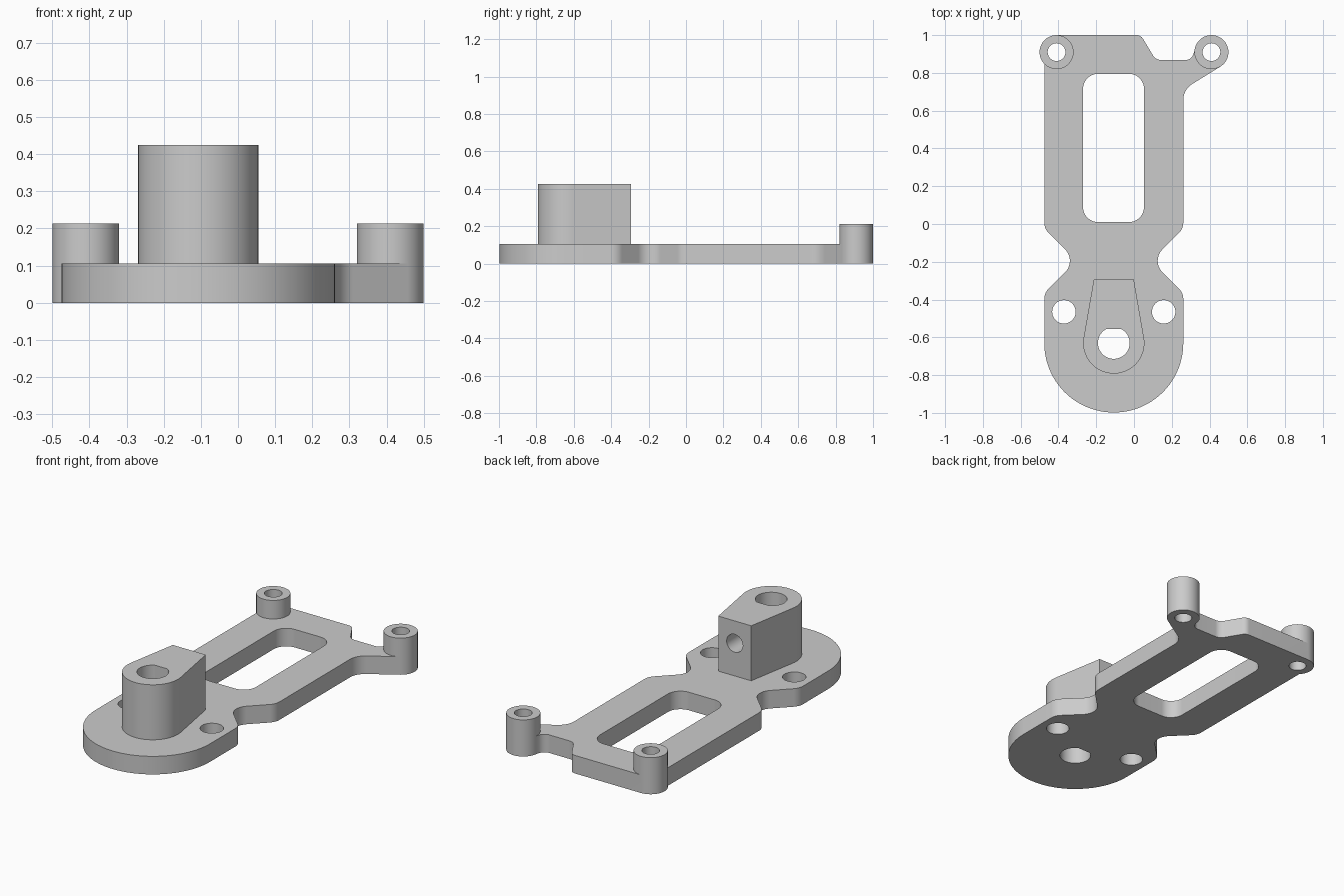
import bpy, bmesh
from math import cos, sin, tan, radians, pi
from mathutils import Vector, Matrix

if "Cube" in bpy.data.objects:
    bpy.data.objects.remove(bpy.data.objects["Cube"])

grey = bpy.data.materials.new("plain_grey")
grey.use_nodes = True
colour = (0.6, 0.6, 0.6, 1)
grey.diffuse_color = colour
grey.node_tree.nodes["Principled BSDF"].inputs["Base Color"].default_value = colour

MID = -0.107      # centre line of the plate
HALF = 0.368      # half width of the plate
THICK = 0.105
SHAFT_Y = -0.63


def arc(cx, cy, r, start, end, n):
    """Points along an arc, angles in degrees."""
    angles = [radians(start + (end - start) * i / n) for i in range(n + 1)]
    return [(cx + r * cos(a), cy + r * sin(a)) for a in angles]


def rounded(corners):
    """Outline from (x, y, fillet radius) corners."""
    pts = []
    for i, (x, y, r) in enumerate(corners):
        p = Vector((x, y))
        if r == 0:
            pts.append((x, y))
            continue
        a = (Vector(corners[i - 1][:2]) - p).normalized()
        b = (Vector(corners[(i + 1) % len(corners)][:2]) - p).normalized()
        half = a.angle(b) / 2
        centre = p + (a + b).normalized() * (r / sin(half))
        first = p + a * (r / tan(half)) - centre
        sweep = first.angle_signed(p + b * (r / tan(half)) - centre)
        n = max(6, int(abs(sweep) / radians(4)))
        for k in range(n + 1):
            t = -sweep * k / n
            pts.append((centre.x + first.x * cos(t) - first.y * sin(t),
                        centre.y + first.x * sin(t) + first.y * cos(t)))
    return pts


def prism(name, pts, z0, z1):
    """Extruded solid from a flat outline."""
    bm = bmesh.new()
    face = bm.faces.new([bm.verts.new((x, y, z0)) for x, y in pts])
    top = bmesh.ops.extrude_face_region(bm, geom=[face])["geom"]
    bmesh.ops.translate(bm, vec=(0, 0, z1 - z0),
                        verts=[v for v in top if isinstance(v, bmesh.types.BMVert)])
    bmesh.ops.recalc_face_normals(bm, faces=bm.faces)
    mesh = bpy.data.meshes.new(name)
    bm.to_mesh(mesh)
    bm.free()
    mesh.materials.append(grey)
    obj = bpy.data.objects.new(name, mesh)
    bpy.context.collection.objects.link(obj)
    return obj


def cylinder(name, x, y, r, z0, z1, n=64):
    return prism(name, arc(x, y, r, 0, 360, n)[:-1], z0, z1)


def combine(target, tool, operation):
    """Apply a boolean and discard the tool."""
    bpy.context.view_layer.objects.active = target
    mod = target.modifiers.new(tool.name, "BOOLEAN")
    mod.operation, mod.solver, mod.object = operation, "EXACT", tool
    bpy.ops.object.modifier_apply(modifier=mod.name)
    bpy.data.objects.remove(tool)


# Base plate: round front, narrow waist, arm at the back left
L, R = MID - HALF, MID + HALF
waist = [(R, -0.365, 0.08), (0.09, -0.195, 0.085), (R, -0.025, 0.08)]
arm = [(R, 0.712, 0.1), (0.457, 0.833, 0), (0.41, 0.91, 0), (0.327, 0.94, 0),
       (0.305, 0.868, 0.045), (0.115, 0.868, 0.05), (0.036, 1, 0.04)]
back_right = [(-0.41, 1, 0), (L, 0.91, 0)]
mirrored = [(2 * MID - x, y, r) for x, y, r in reversed(waist)]
front_y = SHAFT_Y - HALF
plate = prism("bracket_plate", rounded(
    [(L, front_y, HALF - 0.0005), (R, front_y, HALF - 0.0005)]
    + waist + arm + back_right + mirrored), 0, THICK)

# Shaft block: round front, tapering to a flat back
block = arc(MID, SHAFT_Y, 0.162, -189.5, 9.5, 56) + [(MID + 0.106, -0.295), (MID - 0.106, -0.295)]
combine(plate, prism("shaft_block", block, THICK - 0.02, 0.425), "UNION")

# Screw posts at the back corners, then their bores
for x in (-0.41, 0.41):
    combine(plate, cylinder("screw_post", x, 0.91, 0.09, 0, 0.213), "UNION")
for x in (-0.41, 0.41):
    combine(plate, cylinder("post_bore", x, 0.91, 0.047, -0.1, 0.5, 40), "DIFFERENCE")

# Mounting holes beside the block
for side in (-1, 1):
    combine(plate, cylinder("mounting_hole", MID + side * 0.264, -0.465, 0.062, -0.1, 0.3, 48),
            "DIFFERENCE")

# Long window in the plate
slot = [(-0.27, 0.01, 0.08), (0.053, 0.01, 0.08), (0.053, 0.795, 0.08), (-0.27, 0.795, 0.08)]
combine(plate, prism("plate_window", rounded(slot), -0.1, 0.3), "DIFFERENCE")

# D-shaped shaft hole
combine(plate, prism("shaft_hole", arc(MID, SHAFT_Y, 0.084, 118, 422, 60), -0.1, 0.6), "DIFFERENCE")

# Set screw hole from the back of the block into the shaft hole
screw = cylinder("set_screw_hole", 0, 0, 0.052, 0, 0.4, 40)
screw.data.transform(Matrix.Translation((MID, SHAFT_Y + 0.02, 0.295)) @ Matrix.Rotation(-pi / 2, 4, "X"))
combine(plate, screw, "DIFFERENCE")

# Smooth the curved walls, keep the rims sharp
bpy.ops.object.select_all(action="DESELECT")
plate.select_set(True)
bpy.context.view_layer.objects.active = plate
bpy.ops.object.shade_smooth_by_angle(angle=radians(25))
